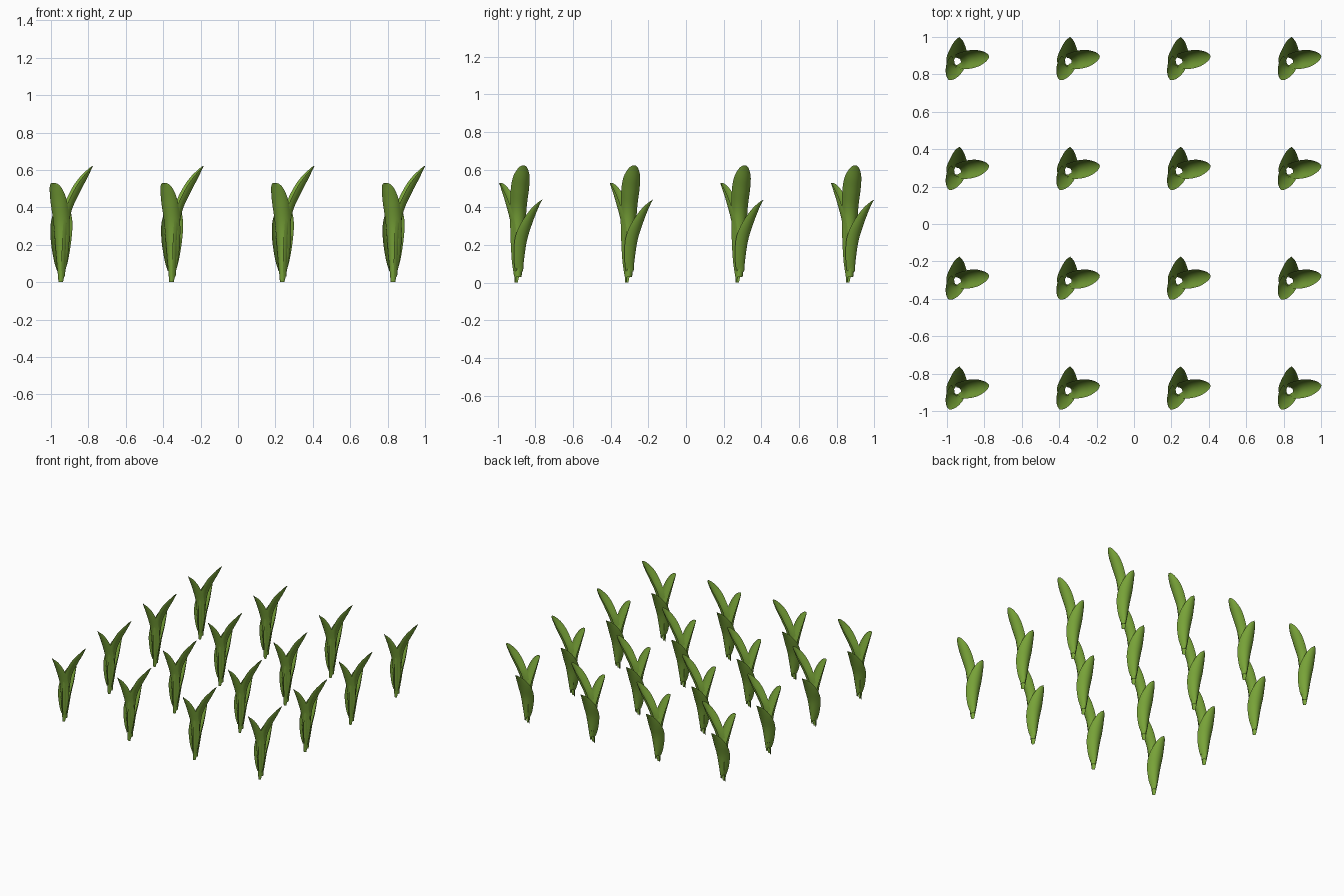
import bpy, math
from mathutils import Vector

if "Cube" in bpy.data.objects:
    bpy.data.objects.remove(bpy.data.objects["Cube"])

green = bpy.data.materials.new("leaf green")
green.diffuse_color = (0.19, 0.37, 0.04, 1)
green.use_nodes = True
green.node_tree.nodes["Principled BSDF"].inputs["Base Color"].default_value = green.diffuse_color

# Each leaf: compass angle, then stations of (reach, height, half width, trough depth)
LEAVES = {
    "front_leaf": (246, [(.018, 0, .013, .012), (.022, .09, .027, .03), (.026, .19, .039, .04),
                         (.037, .31, .046, .042), (.066, .42, .048, .036), (.09, .49, .037, .022),
                         (.103, .522, .02, .009), (.108, .529, 0, 0)]),
    "back_leaf": (85, [(.028, .058, .022, .04), (.033, .12, .04, .05), (.048, .22, .056, .06),
                       (.072, .30, .058, .052), (.1, .375, .042, .032), (.12, .42, .023, .012),
                       (.132, .441, 0, 0)]),
    "tall_leaf": (10, [(.02, .03, .02, .02), (.026, .12, .032, .03), (.036, .26, .04, .036),
                       (.055, .38, .044, .04), (.1, .48, .049, .04), (.137, .55, .044, .03),
                       (.16, .597, .028, .013), (.17, .617, .013, .004), (.173, .621, 0, 0)]),
}
STEPS, ACROSS, BEND = 5, 12, math.radians(75)


def smooth_path(pts):
    """Catmull-Rom resampling of the stations."""
    p = [Vector(q) for q in pts]
    p = [2 * p[0] - p[1]] + p + [2 * p[-1] - p[-2]]
    out = []
    for i in range(1, len(p) - 2):
        a, b, c, d = p[i - 1:i + 3]
        for s in range(STEPS):
            t = s / STEPS
            out.append(.5 * (2 * b + (c - a) * t + (2 * a - 5 * b + 4 * c - d) * t * t
                             + (3 * b - a - 3 * c + d) * t ** 3))
    return out + [p[-2]]


def leaf_mesh(name, angle, stations):
    path = smooth_path(stations)
    az = math.radians(angle)
    out, side, up = Vector((math.cos(az), math.sin(az), 0)), Vector((-math.sin(az), math.cos(az), 0)), Vector((0, 0, 1))
    verts, faces, n = [], [], ACROSS + 1
    for i, (r, z, w, d) in enumerate(path):
        a, b = path[max(i - 1, 0)], path[min(i + 1, len(path) - 1)]
        dr, dz = b[0] - a[0], b[1] - a[1]
        inward = (up * dr - out * dz).normalized()
        w = max(w, .0008)
        for k in range(n):
            u = (2 * k / ACROSS - 1) * BEND
            verts.append(out * r + up * z + side * (w * math.sin(u) / math.sin(BEND))
                         + inward * (max(d, 0) * (1 - math.cos(u)) / (1 - math.cos(BEND))))
    for i in range(len(path) - 1):
        for k in range(ACROSS):
            q = i * n + k
            faces.append((q, q + 1, q + n + 1, q + n))
    me = bpy.data.meshes.new(name)
    me.from_pydata(verts, [], faces)
    me.materials.append(green)
    me.shade_smooth()
    return me


# Four by four field of identical sprouts
meshes = [leaf_mesh(n, *v) for n, v in LEAVES.items()]
for col in range(4):
    for row in range(4):
        for me in meshes:
            ob = bpy.data.objects.new(me.name, me)
            ob.location = (-.945 + .592 * col, -.893 + .587 * row, 0)
            bpy.context.collection.objects.link(ob)
